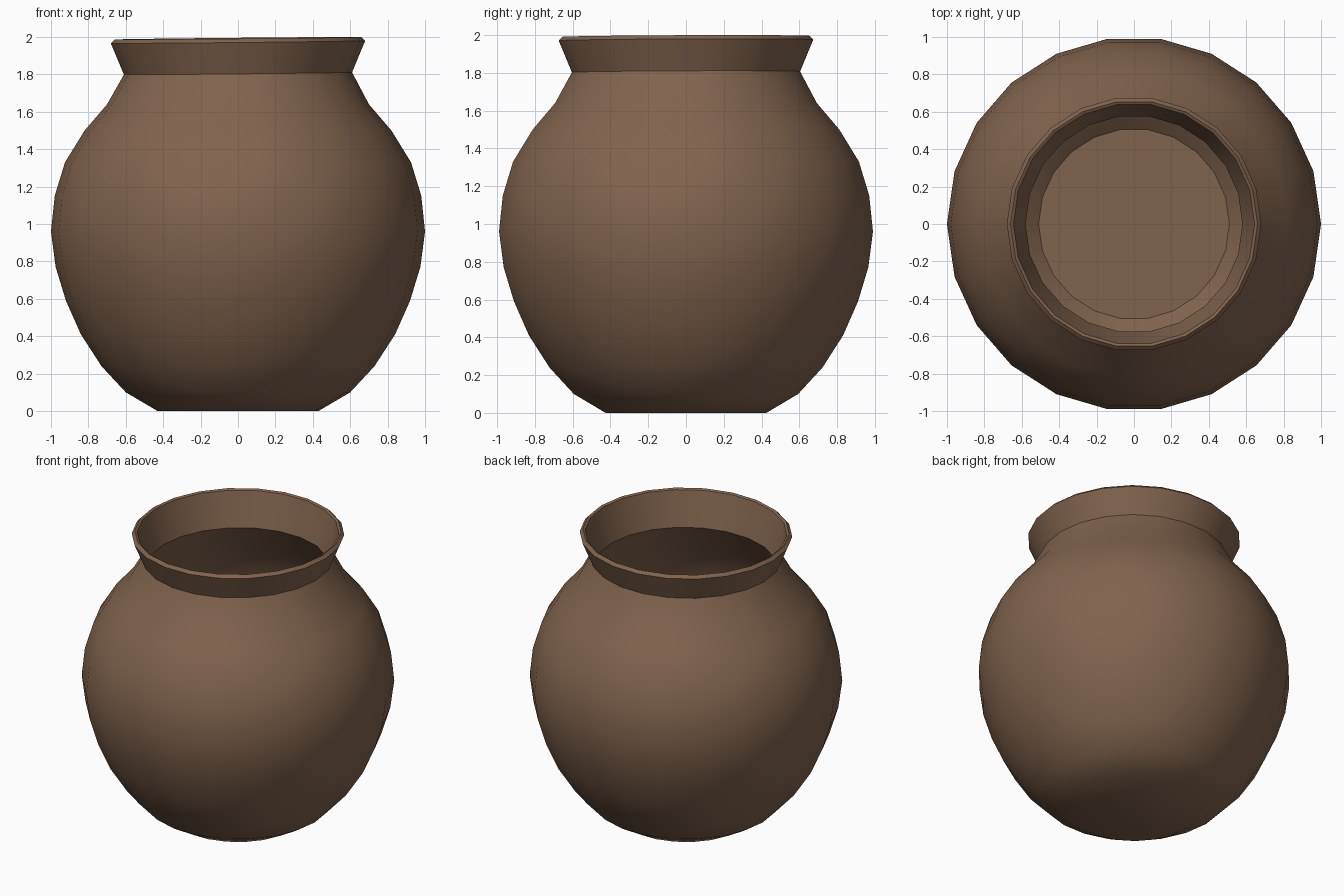
import bpy, bmesh, math
from mathutils import Vector

SIDES = 22

cube = bpy.data.objects.get("Cube")
if cube:
    bpy.data.objects.remove(cube, do_unlink=True)

# Brown clay
clay = bpy.data.materials.new("brown clay")
clay.use_nodes = True
color = (0.22, 0.125, 0.075, 1)
clay.diffuse_color = color
clay.node_tree.nodes["Principled BSDF"].inputs["Base Color"].default_value = color

# Cross-section as (radius, height): belly, flared collar, rim, then the hollow
belly = [(0, 0), (0.43, 0), (0.60, 0.10), (0.73, 0.24), (0.84, 0.41),
         (0.92, 0.59), (0.975, 0.77), (1.0, 0.96), (0.98, 1.15),
         (0.925, 1.33), (0.82, 1.50), (0.70, 1.64), (0.61, 1.805)]
collar = [(0.68, 1.973), (0.66, 1.993), (0.645, 1.985), (0.58, 1.75)]
hollow = [(r - 0.035, z) for r, z in reversed(belly[3:-2])]
floor = [(0.59, 0.16), (0.51, 0.09), (0, 0.09)]


def lathe(name, profile, sides):
    bm = bmesh.new()
    verts = [bm.verts.new((r, 0, z)) for r, z in profile]
    edges = [bm.edges.new(pair) for pair in zip(verts, verts[1:])]
    bmesh.ops.spin(bm, geom=verts + edges, cent=(0, 0, 0), axis=(0, 0, 1),
                   angle=math.tau, steps=sides, use_duplicate=False)
    bmesh.ops.remove_doubles(bm, verts=bm.verts[:], dist=0.0005)
    bmesh.ops.recalc_face_normals(bm, faces=bm.faces[:])
    mesh = bpy.data.meshes.new(name)
    bm.to_mesh(mesh)
    bm.free()
    obj = bpy.data.objects.new(name, mesh)
    bpy.context.collection.objects.link(obj)
    return obj


jar = lathe("jar", belly + collar + hollow + floor, SIDES)
jar.data.materials.append(clay)

# Slightly uneven, hand-thrown collar
slope = Vector((0.01, 0.004, 0))
for v in jar.data.vertices:
    if v.co.z > 1.7:
        v.co.z += v.co.dot(slope)

bpy.ops.object.select_all(action="DESELECT")
jar.select_set(True)
bpy.context.view_layer.objects.active = jar
bpy.ops.object.shade_smooth_by_angle(angle=math.radians(35))
